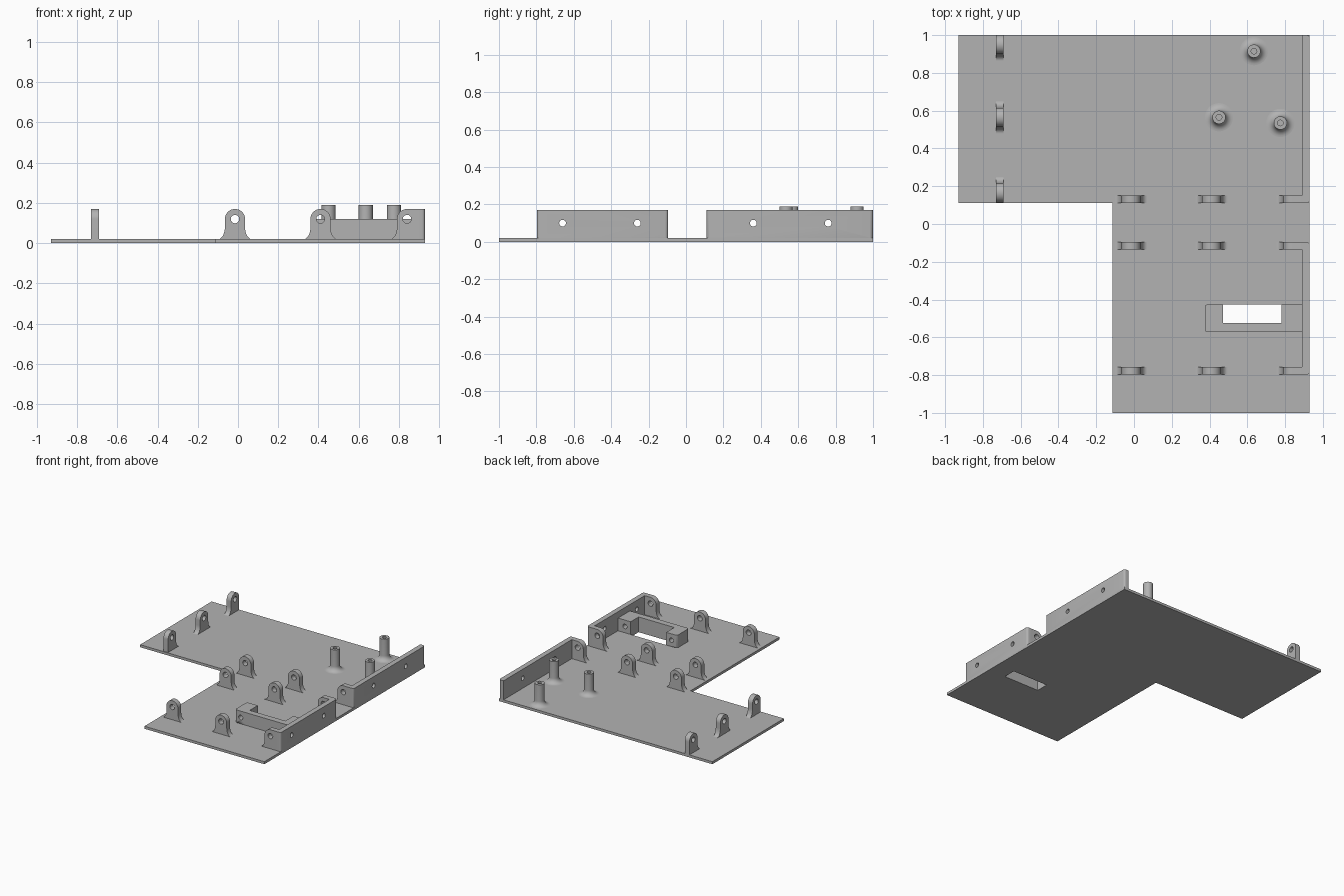
import bpy, bmesh, math
from mathutils import Matrix, Vector

if "Cube" in bpy.data.objects:
    bpy.data.objects.remove(bpy.data.objects["Cube"])

grey = bpy.data.materials.new("plain grey")
grey.use_nodes = True
grey.diffuse_color = (0.45, 0.45, 0.45, 1)
grey.node_tree.nodes["Principled BSDF"].inputs["Base Color"].default_value = (0.45, 0.45, 0.45, 1)

T = 0.02            # base plate thickness
TOP = 0.17          # height of lugs and walls
# local (u, v, w) axes for each extrusion direction
AXES = {"x": ((0, 1, 0), (0, 0, 1), (1, 0, 0)),
        "y": ((1, 0, 0), (0, 0, 1), (0, -1, 0)),
        "z": ((1, 0, 0), (0, 1, 0), (0, 0, 1))}


def arc(u, v, ru, rv, a0, a1, n=12):
    """Points on an elliptical arc, angles in degrees."""
    angles = [math.radians(a0 + (a1 - a0) * i / n) for i in range(n + 1)]
    return [(u + ru * math.cos(a), v + rv * math.sin(a)) for a in angles]


def circle(u, v, r):
    return arc(u, v, r, r, 0, 360, 24)[:-1]


def box(u0, u1, v0, v1):
    return [(u0, v0), (u1, v0), (u1, v1), (u0, v1)]


def finish(name, bm):
    """Clean the mesh, then add it as a grey object with smooth curves."""
    bmesh.ops.recalc_face_normals(bm, faces=bm.faces)
    mesh = bpy.data.meshes.new(name)
    bm.to_mesh(mesh)
    bm.free()
    mesh.materials.append(grey)
    obj = bpy.data.objects.new(name, mesh)
    bpy.context.collection.objects.link(obj)
    bpy.ops.object.select_all(action="DESELECT")
    obj.select_set(True)
    bpy.context.view_layer.objects.active = obj
    bpy.ops.object.shade_smooth_by_angle(angle=math.radians(35))
    return obj


def extrude(name, outlines, axis, lo, hi, round_x=None):
    """Extrude an outline with holes; optionally round vertical edges at x = round_x."""
    curve = bpy.data.curves.new(name, "CURVE")
    curve.dimensions, curve.fill_mode = "2D", "BOTH"
    curve.extrude = (hi - lo) / 2
    for pts in outlines:
        spline = curve.splines.new("POLY")
        spline.points.add(len(pts) - 1)
        for p, (u, v) in zip(spline.points, pts):
            p.co = (u, v, 0, 1)
        spline.use_cyclic_u = True
    tmp = bpy.data.objects.new(name + "_outline", curve)
    bpy.context.collection.objects.link(tmp)
    mesh = bpy.data.meshes.new_from_object(tmp.evaluated_get(bpy.context.evaluated_depsgraph_get()))
    bm = bmesh.new()
    bm.from_mesh(mesh)
    bpy.data.objects.remove(tmp)
    bpy.data.curves.remove(curve)
    bpy.data.meshes.remove(mesh)
    turn = Matrix(AXES[axis]).transposed()
    shift = Vector(AXES[axis][2]) * (lo + hi) / 2
    if axis == "y":
        shift = -shift
    for vert in bm.verts:
        vert.co = turn @ vert.co + shift
    bmesh.ops.remove_doubles(bm, verts=bm.verts, dist=1e-5)
    bmesh.ops.dissolve_limit(bm, angle_limit=0.01, verts=bm.verts, edges=bm.edges)
    if round_x is not None:
        edges = [e for e in bm.edges
                 if all(abs(v.co.x - round_x) < 1e-4 for v in e.verts)
                 and abs(e.verts[0].co.y - e.verts[1].co.y) < 1e-4]
        bmesh.ops.bevel(bm, geom=edges, offset=0.016, segments=4, profile=0.5, affect="EDGES")
    return finish(name, bm)


def lug(name, axis, centre, lo, left=True, right=True, square=False):
    """Pierced ear with a rounded top and flared feet."""
    w, foot, rise = 0.05, 0.035, 0.06
    pts = []
    if right:
        pts += arc(centre + w + foot, T + rise, foot, rise, 270, 180)
    else:
        pts.append((centre + w, T))
    if square:
        pts += [(centre + w, TOP)] + arc(centre, TOP - w, w, w, 90, 180)
    else:
        pts += arc(centre, TOP - w, w, w, 0, 180, 24)
    if left:
        pts += arc(centre - w - foot, T + rise, foot, rise, 0, -90)
    else:
        pts.append((centre - w, T))
    extrude(name, [pts, circle(centre, 0.12, 0.021)], axis, lo, lo + 0.04)


# L-shaped base plate with slot
plate = [(-0.93, 0.11), (-0.115, 0.11), (-0.115, -1), (0.93, -1), (0.93, 1), (-0.93, 1)]
extrude("base_plate", [plate, box(0.47, 0.78, -0.525, -0.425)], "z", 0, T)

# Side walls with screw holes
for name, y0, y1, holes in (("front_side_wall", -0.797, -0.095, (-0.66, -0.26)),
                            ("back_side_wall", 0.11, 1.0, (0.36, 0.76))):
    extrude(name, [box(y0, y1, T, TOP)] + [circle(y, 0.1, 0.018) for y in holes],
            "x", 0.89, 0.93, round_x=0.93)

# Three rows of lugs facing the front; the last in each row joins a wall
for row, y in (("front", -0.797), ("middle", -0.135), ("back", 0.11)):
    lug(row + "_outer_lug", "y", -0.015, y)
    lug(row + "_centre_lug", "y", 0.41, y)
    lug(row + "_wall_lug", "y", 0.84, y, right=False, square=True)

# Lugs along the right side
lug("right_front_lug", "x", 0.165, -0.73, left=False)
lug("right_middle_lug", "x", 0.565, -0.73)
lug("right_back_lug", "x", 0.95, -0.73, right=False)

# Connector bracket around the slot
extrude("bracket_outer_block", [box(0.375, 0.47, T, 0.12), circle(0.425, 0.07, 0.018)],
        "y", -0.573, -0.425, round_x=0.375)
extrude("bracket_wall_block", [box(0.78, 0.89, T, 0.12), circle(0.83, 0.07, 0.018)],
        "y", -0.573, -0.425)
extrude("bracket_bar", [box(0.47, 0.78, T, 0.12)], "y", -0.573, -0.525)

# Standoff posts with flared bases and blind screw holes
for i, (x, y) in enumerate(((0.635, 0.915), (0.45, 0.565), (0.775, 0.535))):
    profile = [(0, 0.06), (0.015, 0.06), (0.015, 0.19), (0.035, 0.19)]
    profile += arc(0.075, T + 0.04, 0.04, 0.04, 180, 270, 8)
    bm = bmesh.new()
    verts = [bm.verts.new((r, 0, z)) for r, z in profile]
    edges = [bm.edges.new(pair) for pair in zip(verts, verts[1:])]
    bmesh.ops.spin(bm, geom=verts + edges, cent=(0, 0, 0), axis=(0, 0, 1),
                   angle=math.tau, steps=32)
    bmesh.ops.remove_doubles(bm, verts=bm.verts, dist=1e-5)
    bmesh.ops.translate(bm, verts=bm.verts, vec=(x, y, 0))
    finish("standoff_post_%d" % (i + 1), bm)
